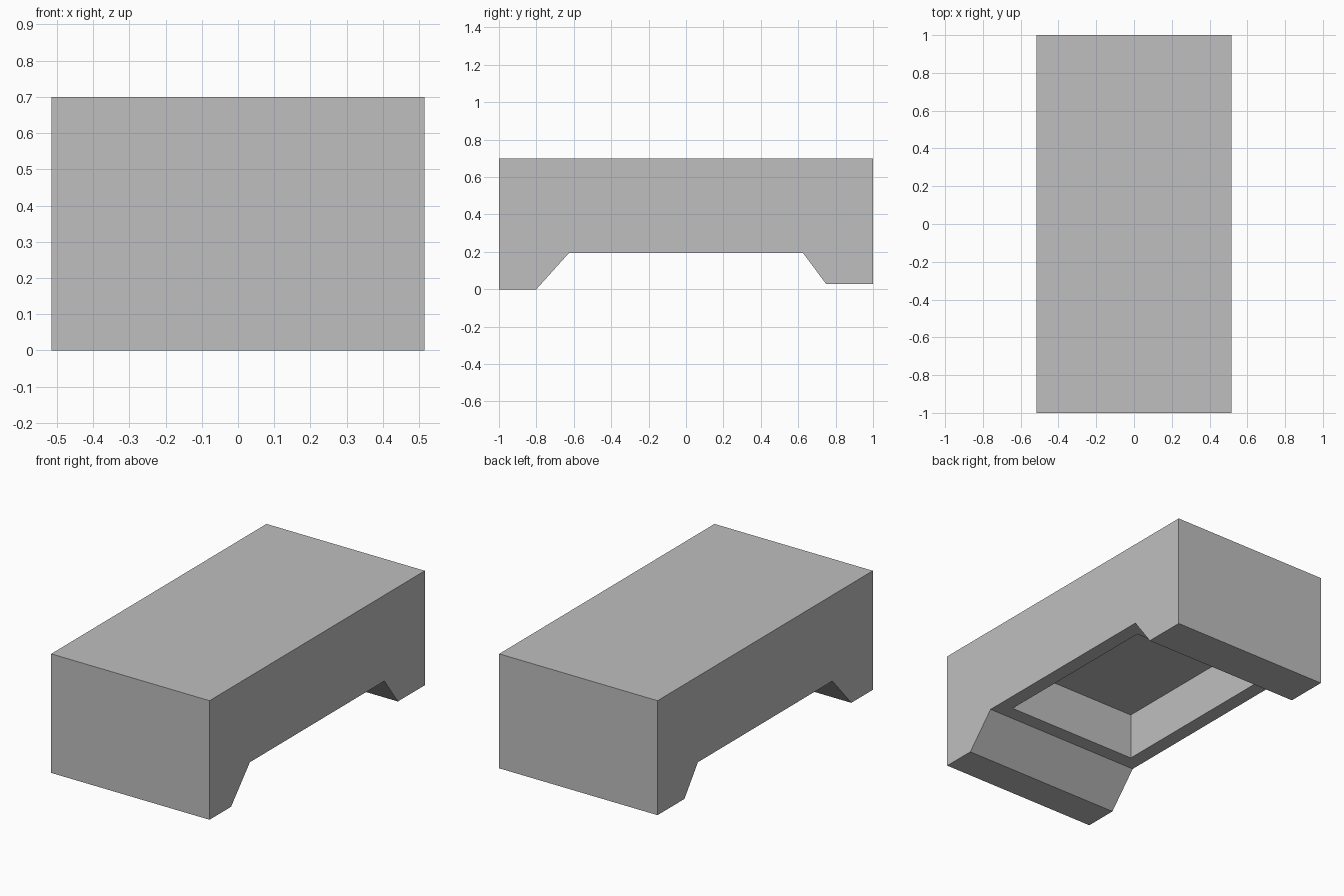
import bpy
import bmesh
from mathutils import Vector

default_cube = bpy.data.objects.get("Cube")
if default_cube:
    bpy.data.objects.remove(default_cube, do_unlink=True)

HALF_WIDTH = 0.515
BELLY_Z = 0.195
RIM = 0.123
POCKET_DEPTH = 0.275

# Plain grey material
grey = bpy.data.materials.new("grey")
grey.use_nodes = True
colour = (0.52, 0.52, 0.52, 1)
grey.diffuse_color = colour
grey.node_tree.nodes["Principled BSDF"].inputs["Base Color"].default_value = colour

# Side profile (y, z): block with a deep front foot and a shorter back foot
profile = [(-1, 0), (-0.8, 0), (-0.625, BELLY_Z), (0.625, BELLY_Z),
           (0.75, 0.027), (1, 0.027), (1, 0.7), (-1, 0.7)]

bm = bmesh.new()
side = bm.faces.new([bm.verts.new((-HALF_WIDTH, y, z)) for y, z in profile])
extruded = bmesh.ops.extrude_face_region(bm, geom=[side])
far_verts = [g for g in extruded["geom"] if isinstance(g, bmesh.types.BMVert)]
bmesh.ops.translate(bm, verts=far_verts, vec=(2 * HALF_WIDTH, 0, 0))
bmesh.ops.recalc_face_normals(bm, faces=bm.faces)

# Rectangular pocket sunk into the belly between the feet
belly = next(f for f in bm.faces
             if f.normal.z < -0.99 and abs(f.calc_center_median().y) < 0.1)
bmesh.ops.inset_region(bm, faces=[belly], thickness=RIM)
pocket = bmesh.ops.extrude_discrete_faces(bm, faces=[belly])["faces"][0]
bmesh.ops.translate(bm, verts=pocket.verts, vec=Vector((0, 0, POCKET_DEPTH)))

mesh = bpy.data.meshes.new("block_body")
bm.to_mesh(mesh)
bm.free()
mesh.materials.append(grey)
body = bpy.data.objects.new("block_body", mesh)
bpy.context.collection.objects.link(body)
